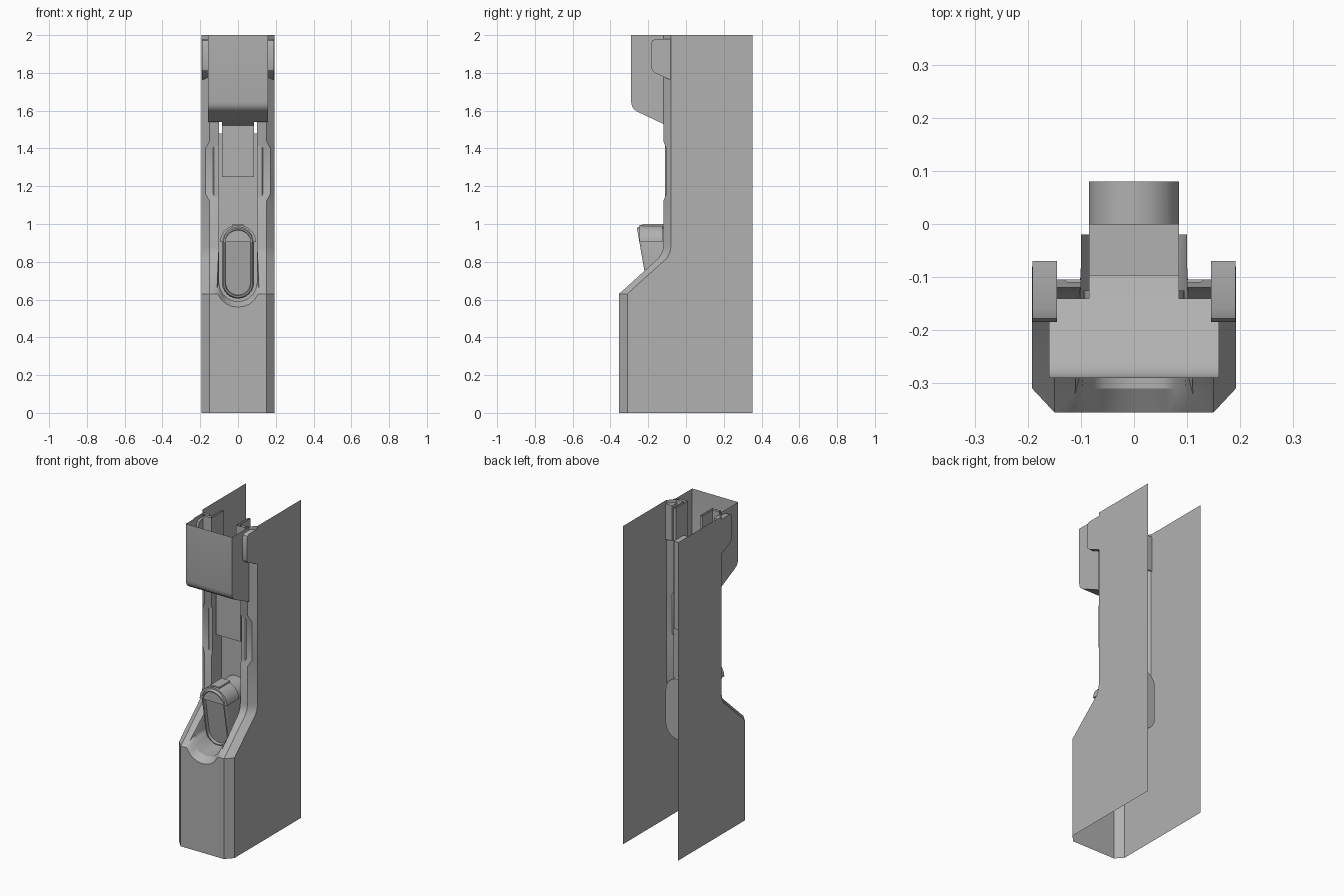
import bpy, bmesh, math

if "Cube" in bpy.data.objects:
    bpy.data.objects.remove(bpy.data.objects["Cube"])

# Darker grey shared by every part
grey = bpy.data.materials.new("dark_grey")
grey.diffuse_color = (.44, .44, .44, 1)
grey.use_nodes = True
grey.node_tree.nodes["Principled BSDF"].inputs["Base Color"].default_value = grey.diffuse_color


def finish(name, bm, mirror=False):
    bmesh.ops.remove_doubles(bm, verts=bm.verts, dist=0.0002)
    bmesh.ops.recalc_face_normals(bm, faces=bm.faces)
    me = bpy.data.meshes.new(name)
    bm.to_mesh(me)
    bm.free()
    me.materials.append(grey)
    ob = bpy.data.objects.new(name, me)
    bpy.context.collection.objects.link(ob)
    bpy.ops.object.select_all(action='DESELECT')
    ob.select_set(True)
    bpy.context.view_layer.objects.active = ob
    bpy.ops.object.shade_smooth_by_angle(angle=math.radians(30))
    if mirror:
        mod = ob.modifiers.new("mirror", 'MIRROR')
        mod.use_clip = True
        mod.merge_threshold = 0.0005
    return ob


def loft(bm, loops, closed=True, caps=(False, False)):
    """Bridge successive loops of points with quads."""
    vs = [[bm.verts.new(p) for p in lp] for lp in loops]
    n = len(vs[0])
    for a, b in zip(vs, vs[1:]):
        for i in range(n if closed else n - 1):
            j = (i + 1) % n
            bm.faces.new((a[i], a[j], b[j], b[i]))
    if caps[0]:
        bm.faces.new(vs[0])
    if caps[1]:
        bm.faces.new(vs[-1])


def stadium(r, low, high, y_of_z, seg=12):
    """Upright oblong outline; low and high are the arc centres."""
    pts = []
    for c, start in ((high, 0), (low, math.pi)):
        for i in range(seg + 1):
            a = start + math.pi * i / seg
            z = c + r * math.sin(a)
            pts.append((r * math.cos(a), y_of_z(z), z))
    return pts


# Housing: rows of z, wall edge y, front y, bevel x, slot rim x, slot inner x, inner z
rows = [(0, -.31, -.355, .15, 0, 0, 0)]
rows += [(.66 - .1 * math.cos(a), -.31, -.355, .15, .112 * math.sin(a),
          .1 * math.sin(a), .69 - .1 * math.cos(a))
         for a in (0, .3, .6, .9, 1.2661)]
rows += [(z, ye, yf, xi, xs, .1, max(z, .69)) for z, ye, yf, xi, xs in (
    (.66, -.278, -.321, .15, .111), (.82, -.10, -.145, .15, .104),
    (.85, -.085, -.126, .15, .102), (.88, -.08, -.12, .15, .1),
    (1.12, -.08, -.12, .15, .1), (1.16, -.08, -.105, .172, .1),
    (1.40, -.08, -.105, .172, .1), (1.44, -.08, -.12, .15, .1),
    (2, -.08, -.12, .15, .1))]
bm = bmesh.new()
loft(bm, [[(.192, .353, z), (.192, ye, z), (xi, yf, z), (xs, yf, z)]
          for z, ye, yf, xi, xs, xw, zw in rows], closed=False)
# Slot: bevelled rim, side walls and back panel
slot = rows[1:]
loft(bm, [[(xs, yf, z), (xw, yf + .045, zw), (xw, -.02, zw)]
          for z, ye, yf, xi, xs, xw, zw in slot], closed=False)
panel = [(r[5], -.02, r[6]) for r in slot[:-1]]
panel[-1] = (.1, -.02, 1.48)
loft(bm, [[p, (0, -.02, p[2])] for p in panel], closed=False)
finish("housing", bm, True)

# Narrow ledges beside the slot
bm = bmesh.new()
ledge = [(.10, -.105), (.10, -.110), (.126, -.110), (.132, -.105)]
loft(bm, [[(x, y, z) for x, y in ledge] for z in (1.13, 1.43)], caps=(True, True))
finish("slot_ledge", bm, True)

# Cap: front, sloped floor and sides, open above and behind
bm = bmesh.new()
side = [(-.29, 2), (-.29, 1.645), (-.286, 1.625), (-.276, 1.608), (-.26, 1.596), (-.14, 1.539)]
loft(bm, [[(x, y, z) for y, z in side] for x in (-.16, .16)], closed=False)
for x in (-.16, .16):
    bm.faces.new([bm.verts.new((x, y, z)) for y, z in side + [(-.12, 1.53), (-.12, 2)]])
neck = [(-.085, -.14, 1.539), (.085, -.14, 1.539), (.085, -.095, 1.52), (-.085, -.095, 1.52)]
bm.faces.new([bm.verts.new(p) for p in neck])
finish("cap", bm)

# L-shaped guide rails inside the cap
bm = bmesh.new()
rail = [(.145, -.12), (.145, -.14), (.085, -.14), (.085, -.02), (.1, -.02)]
loft(bm, [[(x, y, z) for x, y in rail] for z in (1.54, 2)], closed=False)
finish("guide_rail", bm, True)

# Latch block in the slot
bm = bmesh.new()
block = [(-.085, -.097), (.085, -.097), (.085, 0), (-.085, 0)]
loft(bm, [[(x, y, z) for x, y in block] for z in (1.25, 1.80)], caps=(True, True))
finish("latch_block", bm)

# Rounded pads on both sides of the cap
bm = bmesh.new()
pad = [(-.07, 1.98), (-.16, 1.98), (-.178, 1.972), (-.185, 1.95), (-.185, 1.835),
       (-.18, 1.815), (-.165, 1.80), (-.07, 1.757)]
loft(bm, [[(x, y, z) for y, z in pad] for x in (.145, .191)], caps=(True, True))
finish("side_pad", bm, True)


# Release button: oblong with a tilted, dished front
def tilt(offset=0):
    return lambda z: -.26 - .174 * (z - .98) + offset


bm = bmesh.new()
loft(bm, [stadium(.085, .69, .90, lambda z: .08),
          stadium(.085, .69, .90, tilt(.012)),
          stadium(.078, .69, .90, tilt()),
          stadium(.070, .69, .90, tilt()),
          stadium(.066, .69, .90, tilt(.018))], caps=(True, True))
finish("release_button", bm)

# Collar arching over the button
bm = bmesh.new()
arch = [(.095 * math.cos(math.pi * i / 16), .905 + .09 * math.sin(math.pi * i / 16))
        for i in range(17)]
loft(bm, [[(x, y, z) for x, z in arch] for y in (-.245, -.125)], caps=(True, True))
# Small tab on top of the collar
tab = [(-.03, .97), (.03, .97), (.03, 1.0), (-.03, 1.0)]
loft(bm, [[(x, y, z) for x, z in tab] for y in (-.23, -.12)], caps=(True, True))
finish("button_collar", bm)
